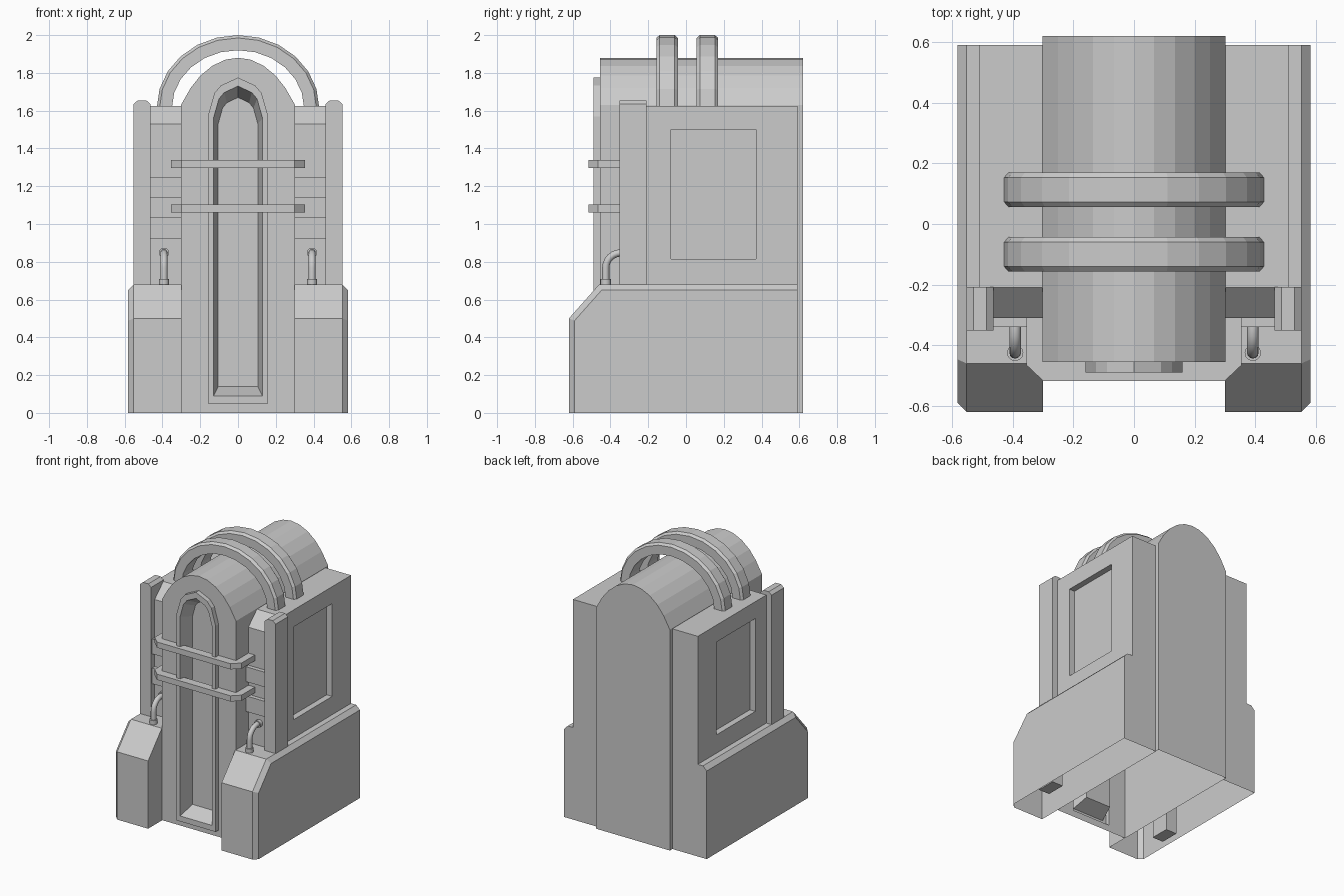
import bpy, bmesh, math

cube = bpy.data.objects.get("Cube")
if cube:
    bpy.data.objects.remove(cube, do_unlink=True)

grey = bpy.data.materials.new("plain grey")
grey.use_nodes = True
COLOUR = (0.6, 0.6, 0.6, 1)
grey.diffuse_color = COLOUR
grey.node_tree.nodes["Principled BSDF"].inputs["Base Color"].default_value = COLOUR


def finish(name, bm, mirror=False):
    bmesh.ops.recalc_face_normals(bm, faces=bm.faces)
    mesh = bpy.data.meshes.new(name)
    bm.to_mesh(mesh)
    bm.free()
    mesh.materials.append(grey)
    ob = bpy.data.objects.new(name, mesh)
    bpy.context.collection.objects.link(ob)
    if mirror:
        ob.modifiers.new("mirror", 'MIRROR')
    return ob


def loft(loops):
    """Skin equal-length loops in order and cap both ends."""
    bm = bmesh.new()
    rows = [[bm.verts.new(p) for p in loop] for loop in loops]
    for a, b in zip(rows, rows[1:]):
        n = len(a)
        for i in range(n):
            j = (i + 1) % n
            bm.faces.new((a[i], a[j], b[j], b[i]))
    bm.faces.new(rows[0])
    bm.faces.new(rows[-1])
    return bm


def along_x(pts, x):
    return [(x, y, z) for y, z in pts]


def along_y(pts, y):
    return [(x, y, z) for x, z in pts]


def along_z(pts, z):
    return [(x, y, z) for x, y in pts]


def open_bottom(bm):
    low = [f for f in bm.faces if all(abs(v.co.z) < 1e-4 for v in f.verts)]
    bmesh.ops.delete(bm, geom=low, context='FACES_ONLY')


def arch(shape, width, bottom, spring, top):
    half = [(width * u, spring + (top - spring) * v) for u, v in shape]
    right = [(width, bottom)] + half
    return right + [(-x, z) for x, z in reversed(right) if x > 0]


# Arched core with raised door frame and tapered recess
ROUND = [(1, 0), (.83, .36), (.66, .62), (.45, .83), (.22, .96), (0, 1)]
POINTED = [(1, 0), (.87, .35), (.78, .6), (.56, .8), (.28, .9), (0, 1)]
shell = arch(ROUND, .302, 0, 1.63, 1.88)
frame = arch(POINTED, .16, .05, 1.57, 1.775)
opening = arch(POINTED, .13, .09, 1.56, 1.73)
niche = arch(POINTED, .105, .14, 1.53, 1.67)
core = loft([along_y(shell, .62), along_y(shell, -.455), along_y(frame, -.455),
             along_y(frame, -.49), along_y(opening, -.49), along_y(niche, -.38)])
open_bottom(core)
finish("arched_core", core)

# Heavy plinths with sloped fronts and chamfered outer edges
plinth = [(.59, 0), (.59, .68), (-.46, .68), (-.62, .5), (-.62, 0)]
bm = loft([along_x(plinth, .3), along_x(plinth, .582)])
outer = [e for e in bm.edges
         if all(v.co.x > .5 for v in e.verts)
         and any(v.co.y < 0 for v in e.verts)
         and any(v.co.z > .1 for v in e.verts)]
bmesh.ops.bevel(bm, geom=outer, offset=.03, segments=1, affect='EDGES')
open_bottom(bm)
finish("side_plinth", bm, True)

# Side bodies with a sunken panel on the outside
body = [(-.31, .6), (.59, .6), (.59, 1.625), (-.21, 1.625), (-.31, 1.53)]
panel = [(-.08, .815), (.37, .815), (.37, 1.5), (-.08, 1.5), (-.08, 1.45)]
finish("side_body", loft([along_x(body, .3), along_x(body, .51),
                          along_x(panel, .51), along_x(panel, .465)]), True)

# Corner posts
post = [(.463, .02), (.553, .02), (.553, 1.635), (.53, 1.655), (.486, 1.655), (.463, 1.635)]
finish("corner_post", loft([along_y(post, -.352), along_y(post, -.208)]), True)

# Raised bands beside the core
band = [(.3, -.3), (.47, -.3), (.47, -.34), (.3, -.34)]
for low, high in ((.92, 1.035), (1.14, 1.25)):
    finish("front_band", loft([along_z(band, low), along_z(band, high)]), True)

# Rails wrapping the front of the core
half = [(.295, -.455), (.295, -.3), (.355, -.3), (.355, -.465), (.3, -.517)]
rail = half + [(-x, y) for x, y in reversed(half)]
for low in (1.06, 1.297):
    finish("front_rail", loft([along_z(rail, low), along_z(rail, low + .042)]))

# Hoops over the roof
SEGMENTS = 12
for middle in (-.1, .113):
    section = [(-.057, .08), (.057, .08), (.057, .015), (.04, 0), (-.04, 0), (-.057, .015)]
    loops = []
    for i in range(SEGMENTS + 1):
        t = math.pi * i / SEGMENTS
        loops.append([((.43 - d) * math.cos(t), middle + y,
                       1.615 + (.385 - d) * math.sin(t)) for y, d in section])
    finish("roof_hoop", loft(loops))

# Bent pipes with collars
SIDES = 12


def ring(centre, radius, tilt):
    x, y, z = centre
    pts = []
    for i in range(SIDES):
        a = 2 * math.pi * i / SIDES
        v = radius * math.sin(a)
        pts.append((x + radius * math.cos(a), y + v * math.cos(tilt), z - v * math.sin(tilt)))
    return pts


PIPE_X, PIPE_Y, BEND = .392, -.425, .08
path = [((PIPE_X, PIPE_Y, .67), 0)]
for i in range(7):
    t = math.pi / 2 * i / 6
    path.append(((PIPE_X, PIPE_Y + BEND * (1 - math.cos(t)), .767 + BEND * math.sin(t)), t))
path.append(((PIPE_X, -.3, .847), math.pi / 2))
pipes = [finish("bent_pipe", loft([ring(c, .019, t) for c, t in path]), True),
         finish("pipe_foot", loft([ring((PIPE_X, PIPE_Y, z), .027, 0) for z in (.67, .71)]), True),
         finish("pipe_collar", loft([ring((PIPE_X, y, .847), .027, math.pi / 2)
                                     for y in (-.335, -.3)]), True)]
for ob in bpy.context.selected_objects:
    ob.select_set(False)
for ob in pipes:
    ob.select_set(True)
bpy.context.view_layer.objects.active = pipes[0]
bpy.ops.object.shade_smooth_by_angle(angle=math.radians(40))
